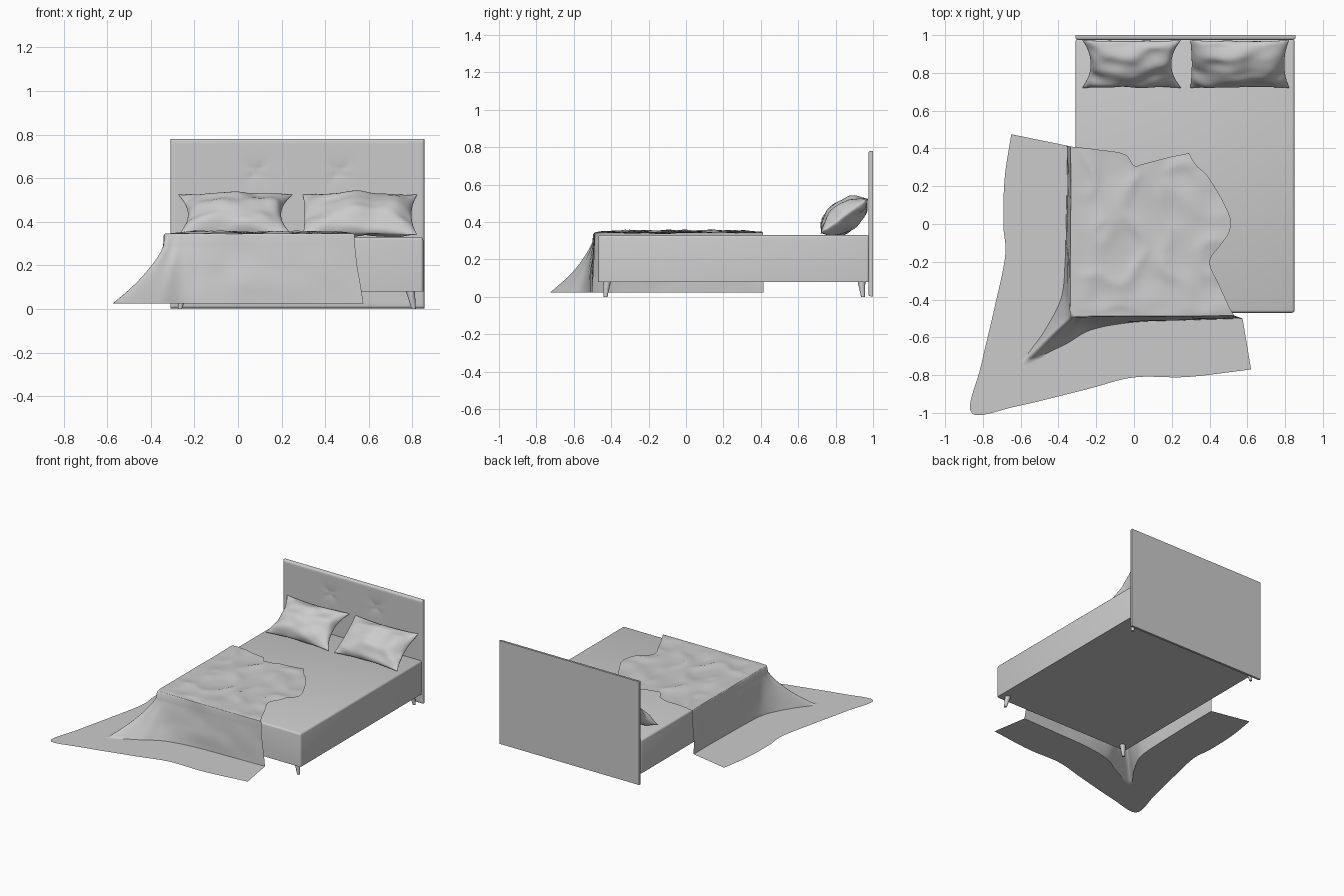
import bpy, bmesh, math
from mathutils import Vector, noise

if "Cube" in bpy.data.objects:
    bpy.data.objects.remove(bpy.data.objects["Cube"])


def finish(bm, name, angle=40):
    bmesh.ops.recalc_face_normals(bm, faces=bm.faces)
    me = bpy.data.meshes.new(name)
    bm.to_mesh(me)
    bm.free()
    ob = bpy.data.objects.new(name, me)
    bpy.context.collection.objects.link(ob)
    bpy.ops.object.select_all(action='DESELECT')
    ob.select_set(True)
    bpy.context.view_layer.objects.active = ob
    bpy.ops.object.shade_smooth_by_angle(angle=math.radians(angle))
    return ob


def add_grid(bm, rows):
    """Quads through a rectangular array of points."""
    vs = [[bm.verts.new(p) for p in r] for r in rows]
    for a, b in zip(vs, vs[1:]):
        for i in range(len(a) - 1):
            bm.faces.new((a[i], a[i + 1], b[i + 1], b[i]))


def spline(pts, n):
    """Catmull-Rom curve through pts with n steps per segment."""
    p = [Vector(q) for q in pts]
    p = [2 * p[0] - p[1]] + p + [2 * p[-1] - p[-2]]
    out = []
    for i in range(1, len(p) - 2):
        a, b, c, d = p[i - 1:i + 3]
        for k in range(n):
            t = k / n
            out.append(0.5 * (2 * b + (c - a) * t + (2 * a - 5 * b + 4 * c - d) * t * t
                              + (3 * b - a - 3 * c + d) * t ** 3))
    return out + [p[-2]]


def resample(pts, n):
    """n + 1 points evenly spread over a spline by index."""
    s = spline(pts, 20)
    res = []
    for i in range(n + 1):
        f = i / n * (len(s) - 1)
        k = min(int(f), len(s) - 2)
        res.append(s[k].lerp(s[k + 1], f - k))
    return res


# Upholstered base with softened edges
bm = bmesh.new()
bmesh.ops.create_cube(bm, size=1)
for v in bm.verts:
    v.co = Vector((0.27 + v.co.x * 1.16, 0.255 + v.co.y * 1.45, 0.205 + v.co.z * 0.25))
top = [e for e in bm.edges if max(v.co.z for v in e.verts) > 0.3]
bmesh.ops.bevel(bm, geom=top, offset=0.014, segments=3, profile=0.5, affect='EDGES')
finish(bm, "bed_base")

# Splayed tapered legs
for nx, sx, x in (("left", -1, -0.25), ("right", 1, 0.79)):
    for ny, sy, y in (("front", -1, -0.422), ("rear", 1, 0.938)):
        bm = bmesh.new()
        bmesh.ops.create_cone(bm, cap_ends=True, segments=16, radius1=0.010, radius2=0.021, depth=0.085)
        for v in bm.verts:
            low = v.co.z < 0
            v.co += Vector((x + sx * 0.016 * low, y + sy * 0.008 * low, 0.0425))
        finish(bm, f"{ny}_{nx}_leg")

# Headboard with rounded rim and two tufted dimples
def rim_steps(lo, hi, n):
    e = [0, 0.002, 0.006, 0.012]
    mid = [lo + 0.012 + (hi - lo - 0.024) * i / n for i in range(1, n)]
    return [lo + d for d in e] + mid + [hi - d for d in reversed(e)]


def pad_y(x, z):
    d = min(x + 0.31, 0.855 - x, z - 0.003, 0.78 - z, 0.012)
    y = 0.987 - math.sqrt(max(0, 0.012 ** 2 - (0.012 - d) ** 2))
    for tx in (0.085, 0.465):
        dx, dz = x - tx, z - 0.63
        r, a = math.hypot(dx, dz), math.atan2(dz, dx)
        y += 0.010 * math.exp(-r / 0.035) * (1 + 0.4 * math.cos(4 * a + math.pi))
    return y


bm = bmesh.new()
add_grid(bm, [[(x, pad_y(x, z), z) for x in rim_steps(-0.31, 0.855, 90)]
              for z in rim_steps(0.003, 0.78, 60)])
ext = bmesh.ops.extrude_edge_only(bm, edges=[e for e in bm.edges if e.is_boundary])
for v in [g for g in ext['geom'] if isinstance(g, bmesh.types.BMVert)]:
    v.co.y = 1.0
bmesh.ops.contextual_create(bm, geom=[e for e in bm.edges if e.is_boundary])
finish(bm, "headboard")

# Two pillows leaning on the headboard
def pillow(name, cx, w, pinch_l, pinch_r, seed):
    n, lean = 32, math.radians(36)
    bm = bmesh.new()
    for side in (-1, 1):
        rows = []
        for j in range(n + 1):
            v = -math.cos(math.pi * j / n)
            row = []
            for i in range(n + 1):
                u = -math.cos(math.pi * i / n)
                pinch = pinch_l if u < 0 else pinch_r
                x = u * w * (1 - pinch * abs(u) * (1 - v * v))
                q = 0.157 * v * (1 - 0.09 * (1 - u * u))
                puff = (max(0, 1 - u * u) ** 0.6) * (max(0, 1 - v * v) ** 0.6)
                t = side * 0.077 * puff
                t += 0.022 * noise.noise(Vector((u * 2.2, v * 2.2, seed + side))) * min(1, puff * 3)
                row.append((cx + x, 0.847 + q * math.cos(lean) - t * math.sin(lean),
                            0.432 + q * math.sin(lean) + t * math.cos(lean)))
            rows.append(row)
        add_grid(bm, rows)
    bmesh.ops.remove_doubles(bm, verts=bm.verts, dist=0.0004)
    finish(bm, name, 60)


pillow("left_pillow", -0.012, 0.262, 0.17, 0.2, 1.3)
pillow("right_pillow", 0.56, 0.262, 0.03, 0.1, 7.7)

# Blanket skirt stations: top edge, foot on the floor, outer hem (x, y each)
stations = [
    (-0.335, 0.41, -0.355, 0.415, -0.65, 0.475),
    (-0.333, 0.20, -0.355, 0.21, -0.685, 0.24),
    (-0.335, 0.00, -0.360, 0.00, -0.692, 0.00),
    (-0.335, -0.20, -0.365, -0.20, -0.682, -0.17),
    (-0.335, -0.36, -0.385, -0.39, -0.74, -0.45),
    (-0.334, -0.45, -0.470, -0.56, -0.81, -0.75),
    (-0.322, -0.482, -0.575, -0.725, -0.86, -1.0),
    (-0.29, -0.487, -0.370, -0.64, -0.62, -0.965),
    (-0.20, -0.487, -0.225, -0.56, -0.25, -0.875),
    (0.00, -0.487, 0.000, -0.52, 0.00, -0.812),
    (0.25, -0.487, 0.260, -0.51, 0.28, -0.81),
    (0.53, -0.485, 0.575, -0.50, 0.62, -0.77)]
STEP, Z_TOP, Z_FLOOR = 8, 0.345, 0.024
edge, foot, hem = (spline([s[k:k + 2] for s in stations], STEP) for k in (0, 2, 4))
bm = bmesh.new()
rows = []
for k, (e, f, h) in enumerate(zip(edge, foot, hem)):
    row = []
    for i in range(25):
        t = i / 24
        p = e.lerp(f, t ** 1.7)
        out = (f - e).normalized()
        p = p + out * (0.008 * math.sin(math.pi * t)
                       * (1 + noise.noise(Vector((k * 0.22, t * 2, 0)))))
        drop = t * t * (2 - t) if t < 0.15 else t
        row.append((p.x, p.y, Z_TOP - (Z_TOP - Z_FLOOR) * drop))
    for i in range(1, 13):
        p = f.lerp(h, i / 12)
        row.append((p.x, p.y, Z_FLOOR))
    rows.append(row)
add_grid(bm, rows)

# Blanket top: patch between the skirt edge and the wavy free edges
corner = 6 * STEP
left, front = edge[:corner + 1][::-1], edge[corner:]
nu, nv = len(front) - 1, len(left) - 1
back = resample([(-0.335, 0.41), (-0.2, 0.395), (-0.05, 0.37), (0, 0.31), (0.05, 0.318),
                 (0.17, 0.35), (0.29, 0.375)], nu)
right = resample([(0.53, -0.485), (0.50, -0.43), (0.45, -0.32), (0.40, -0.20), (0.46, -0.11),
                  (0.505, -0.04), (0.505, 0.05), (0.40, 0.24), (0.33, 0.31), (0.29, 0.375)], nv)


def share(curve):
    """Normalised arc length along a curve."""
    d = [0]
    for a, b in zip(curve, curve[1:]):
        d.append(d[-1] + (b - a).length)
    return [x / d[-1] for x in d]


su, sv = share(front), share(left)


def at(curve, s):
    f = s * (len(curve) - 1)
    k = min(int(f), len(curve) - 2)
    return curve[k].lerp(curve[k + 1], f - k)


rows = []
for j in range(nv + 1):
    v, row = sv[j], []
    for i in range(nu + 1):
        u = su[i]
        b, r = at(back, u), at(right, v)
        p = (front[i] * (1 - v) + b * v + left[j] * (1 - u) + r * u
             - (front[0] * (1 - u) * (1 - v) + front[-1] * u * (1 - v)
                + back[0] * (1 - u) * v + back[-1] * u * v))
        fade = min(1, u * 8) * min(1, v * 8)
        ridge = 1 - abs(noise.noise(Vector((p.x * 5, p.y * 4, 3.1)))) * 2
        z = Z_TOP + fade * (0.014 * max(0, ridge) ** 2 - 0.003
                            + 0.009 * noise.noise(Vector((p.x * 7, p.y * 7, 0.4))))
        row.append((p.x, p.y, max(z, 0.335)))
    rows.append(row)
add_grid(bm, rows)
bmesh.ops.remove_doubles(bm, verts=bm.verts, dist=0.0005)
finish(bm, "blanket", 60)
